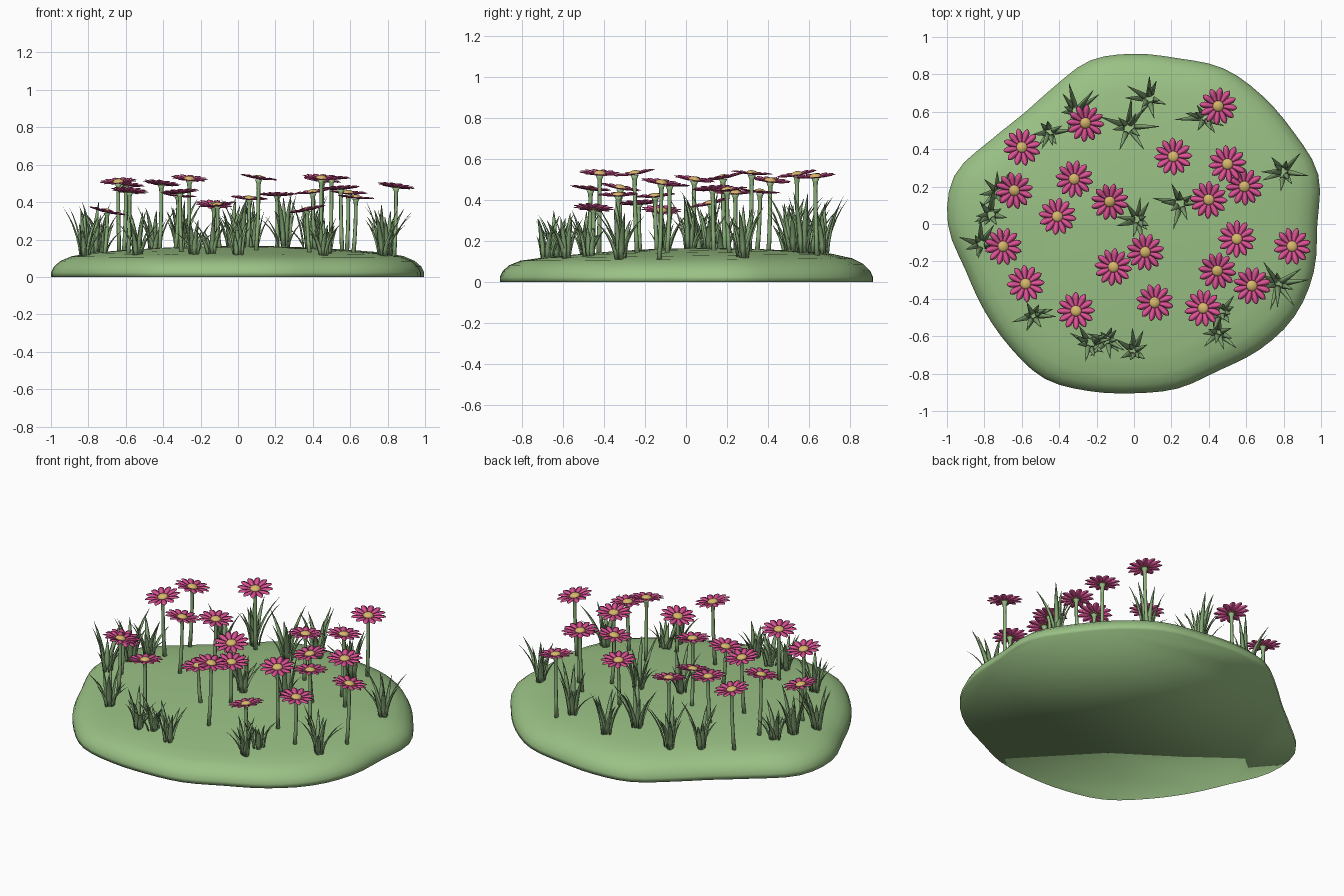
import bpy, bmesh, math, random
from mathutils import Vector, Matrix

random.seed(7)
if "Cube" in bpy.data.objects:
    bpy.data.objects.remove(bpy.data.objects["Cube"])


def material(name, r, g, b):
    m = bpy.data.materials.new(name)
    m.use_nodes = True
    m.diffuse_color = (r, g, b, 1)
    bsdf = next(n for n in m.node_tree.nodes if n.type == 'BSDF_PRINCIPLED')
    bsdf.inputs["Base Color"].default_value = (r, g, b, 1)
    return m


def loft(bm, rings):
    """Skin a list of equal point rings and close both ends."""
    loops = [[bm.verts.new(p) for p in ring] for ring in rings]
    n = len(loops[0])
    for a, b in zip(loops, loops[1:]):
        for i in range(n):
            j = (i + 1) % n
            bm.faces.new((a[i], a[j], b[j], b[i]))
    bm.faces.new(loops[0][::-1])
    bm.faces.new(loops[-1])


def finish(bm, name, mat):
    bmesh.ops.recalc_face_normals(bm, faces=bm.faces)
    for f in bm.faces:
        f.smooth = True
    mesh = bpy.data.meshes.new(name)
    bm.to_mesh(mesh)
    bm.free()
    mesh.materials.append(mat)
    ob = bpy.data.objects.new(name, mesh)
    bpy.context.collection.objects.link(ob)
    return ob


# --- Ground mound: irregular outline lofted through a domed profile ---
OUTLINE = [.98, 1.02, .985, .97, .96, .917, .91, .905, .85, .835, .89, .995,
           .995, .935, .925, .935, .955, .925, .905, .91, .905, .95, .99, .995]
PROFILE = [(1, 0), (1, .025), (.985, .055), (.95, .085), (.89, .11),
           (.78, .128), (.6, .143), (.4, .155), (.2, .163), (.04, .165)]


def outline(angle):
    s = (angle / math.tau * len(OUTLINE)) % len(OUTLINE)
    i, f = int(s), s % 1
    a, b, c, d = (OUTLINE[(i + k) % len(OUTLINE)] for k in (-1, 0, 1, 2))
    return b + .5 * f * (c - a + f * (2*a - 5*b + 4*c - d + f * (3*(b - c) + d - a)))


def tilted(z, t, y):
    return z + .016 * y * min(1, 4 * (1 - t))


def ground(x, y):
    t = math.hypot(x, y) / outline(math.atan2(y, x) % math.tau)
    for (t1, z1), (t0, z0) in zip(PROFILE, PROFILE[1:]):
        if t0 <= t <= t1 and t1 > t0:
            return tilted(z0 + (z1 - z0) * (t - t0) / (t1 - t0), t, y)
    return PROFILE[-1][1]


bm = bmesh.new()
rings = []
for t, z in PROFILE:
    ring = []
    for k in range(72):
        a = k * math.tau / 72
        r = t * outline(a)
        ring.append((r * math.cos(a), r * math.sin(a), tilted(z, t, r * math.sin(a))))
    rings.append(ring)
loft(bm, rings)
finish(bm, "ground_mound", material("meadow green", .325, .535, .235))

# --- Flowers: x, y and height of each head ---
FLOWERS = [(.45, .63, .51), (-.26, .54, .52), (-.6, .41, .49), (.21, .36, .435),
           (.5, .32, .525), (.59, .2, .445), (.4, .13, .45), (-.32, .24, .43),
           (-.64, .18, .505), (-.41, .04, .495), (-.13, .12, .38), (-.7, -.12, .345),
           (.06, -.15, .415), (-.11, -.23, .38), (.55, -.08, .47), (.845, -.12, .48),
           (.445, -.25, .525), (.63, -.33, .42), (-.58, -.32, .455), (-.31, -.465, .45),
           (.11, -.42, .525), (.37, -.45, .355)]
PETAL = [(.012, .006, 0), (.035, .012, .002), (.06, .0175, .006),
         (.08, .017, .009), (.094, .01, .009), (.102, .001, .007)]
stems, petals, centres = bmesh.new(), bmesh.new(), bmesh.new()


def circle(radius, z, n):
    return [Vector((radius * math.cos(k * math.tau / n),
                    radius * math.sin(k * math.tau / n), z)) for k in range(n)]


for x, y, z in FLOWERS:
    head = Vector((x, y, z))
    tilt = Matrix.Rotation(random.uniform(.08, .25), 4, 'X')
    spin = Matrix.Rotation(random.uniform(0, math.tau), 4, 'Z')
    place = Matrix.Translation(head) @ spin @ tilt
    # Twelve leaf-shaped petals with a flat diamond section
    for k in range(12):
        turn = place @ Matrix.Rotation(k * math.tau / 12, 4, 'Z')
        loft(petals, [[turn @ Vector(p) for p in
                       ((r, -w, h), (r, 0, h + w * .18), (r, w, h), (r, 0, h - w * .25))]
                      for r, w, h in PETAL])
    # Domed yellow centre
    loft(centres, [[place @ p for p in circle(.03 * math.cos(a), .004 + .016 * math.sin(a), 14)]
                   for a in (-.3, 0, .4, .8, 1.2, 1.5)])
    # Gently bowed stem, flaring into a cup beneath the petals
    lean = spin @ Vector((0, .015, 0))
    base = Vector((x, y, ground(x, y) - .02)) + lean
    rings = []
    for s, r in ((0, .012), (.3, .0105), (.6, .01), (.85, .0095), (.95, .012), (1, .02)):
        mid = base.lerp(head, s) - lean * math.sin(s * math.pi) * .3
        rings.append([mid + p for p in circle(r, -.003, 8)])
    loft(stems, rings)

finish(stems, "flower_stems", material("stem green", .28, .47, .21))
finish(petals, "flower_petals", material("petal pink", .72, .085, .30))
finish(centres, "flower_centres", material("pollen yellow", .68, .47, .15))

# --- Grass tufts: bundles of arching pointed blades, shorter at the front ---
TUFTS = [(.08, .67), (-.31, .6), (-.45, .49), (-.03, .52), (.38, .57), (.8, .28),
         (.25, .11), (.02, .02), (-.77, .05), (-.82, -.11), (-.73, .17), (-.54, -.49),
         (-.24, -.64), (-.14, -.62), (0, -.68), (.45, -.58), (.47, -.47), (.77, -.32)]
BLADE = [(0, .011), (.2, .0155), (.4, .015), (.6, .0115), (.8, .007), (1, .0008)]
grass = bmesh.new()
for x, y in TUFTS:
    root = Vector((x, y, ground(x, y) - .01))
    phase = random.uniform(0, math.tau)
    size = random.uniform(.95, 1.15) * (.85 if y < -.4 else 1.05)
    for k in range(10):
        a = phase + k * math.tau * .382 + random.uniform(-.3, .3)
        out = Vector((math.cos(a), math.sin(a), 0))
        side = Vector((-out.y, out.x, 0))
        height = size * random.uniform(.15, .29)
        reach = size * random.uniform(.03, .12)
        start = root + out * random.uniform(.008, .03)
        rings = []
        for s, w in BLADE:
            mid = start + out * reach * s ** 1.7 + Vector((0, 0, height * (s - .1 * s ** 3)))
            rings.append([mid - side * w, mid + out * w * .45,
                          mid + side * w, mid - out * w * .2])
        loft(grass, rings)
finish(grass, "grass_tufts", material("grass green", .235, .395, .18))
